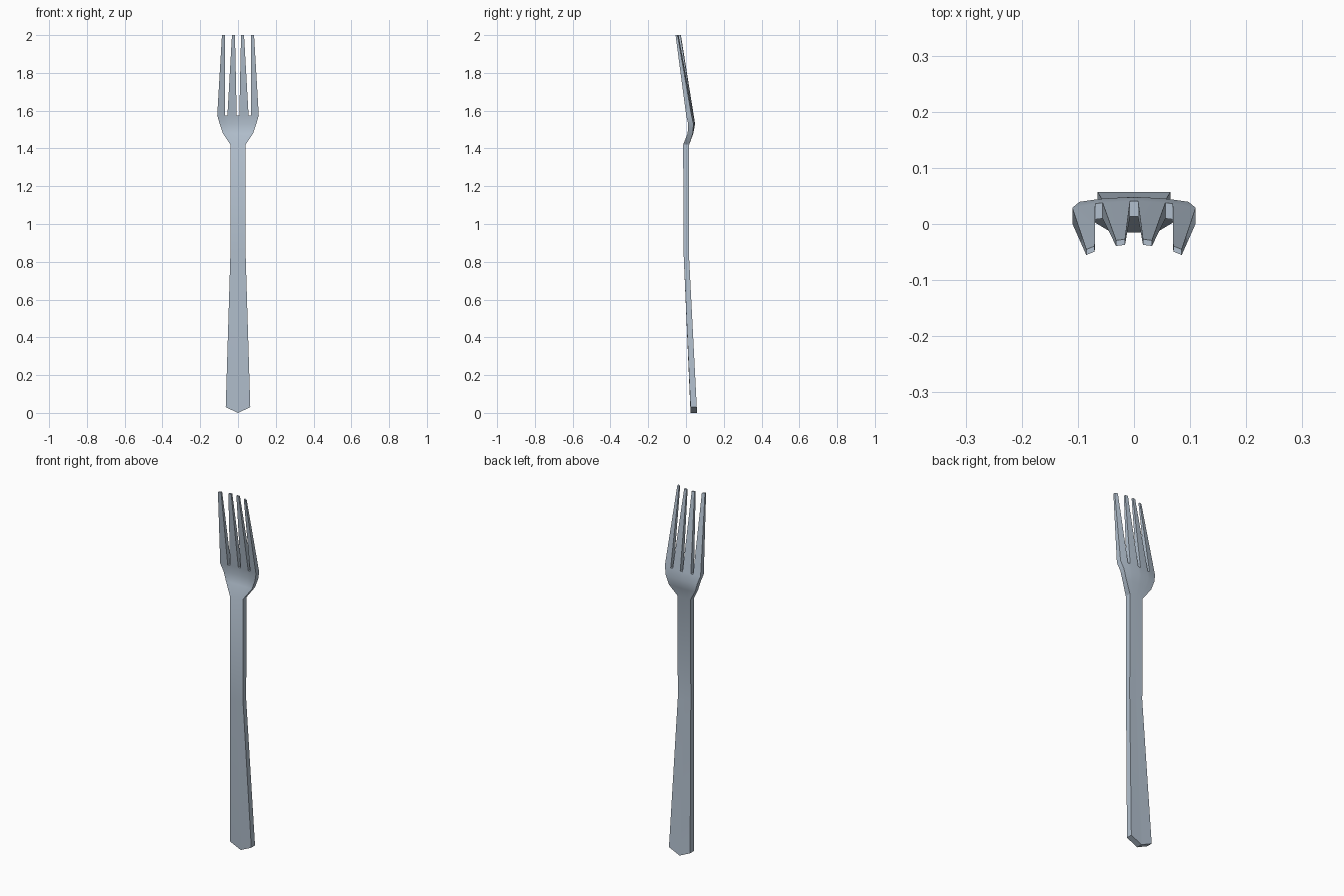
import bpy, bmesh, math

if "Cube" in bpy.data.objects:
    bpy.data.objects.remove(bpy.data.objects["Cube"])

# Brushed steel, one colour for the whole fork
steel = bpy.data.materials.new("steel")
steel.diffuse_color = (0.45, 0.53, 0.62, 1)
steel.use_nodes = True
steel.node_tree.nodes["Principled BSDF"].inputs["Base Color"].default_value = steel.diffuse_color

# Stations up the fork: z, front y at centre, thickness, cross curvature, half-width columns
def even(w):
    return (w, w * 0.62, w * 0.5, w * 0.08)

rows = [
    (0.03, 0.024, 0.033, 0.0, even(0.065)),                    # handle end
    (0.85, -0.013, 0.028, 0.0, even(0.040)),                   # handle bend
    (1.42, -0.015, 0.032, 0.0, even(0.040)),                   # neck
    (1.48, 0.012, 0.027, 0.5, even(0.080)),                    # shoulder
    (1.53, 0.020, 0.028, 0.9, (0.097, 0.064, 0.052, 0.007)),
    (1.575, 0.013, 0.028, 1.0, (0.110, 0.069, 0.056, 0.007)),  # tine roots
    (2.00, -0.0365, 0.010, 2.6, (0.085, 0.070, 0.032, 0.016)), # tine tips
]
TINES = {0, 2, 5, 7}

bm = bmesh.new()
front, back = [], []
for i, (z, y, t, curve, half) in enumerate(rows):
    xs = [-x for x in half] + [0.0] + list(reversed(half))
    f, b = [], []
    for x in xs:
        # the handle end comes to a shallow point
        zz = z * abs(x) / half[0] if i == 0 else z
        yy = y - curve * x * x
        f.append(bm.verts.new((x, yy, zz)))
        b.append(bm.verts.new((x, yy + t, zz)))
    front.append(f)
    back.append(b)

# Front and back skins, leaving the slots open between the tines
twin = {}
for f, b in zip(front, back):
    twin.update(zip(f, b))
skin = []
for i in range(len(rows) - 1):
    for j in range(8):
        if i == len(rows) - 2 and j not in TINES:
            continue
        quad = [front[i][j], front[i][j + 1], front[i + 1][j + 1], front[i + 1][j]]
        skin.append(bm.faces.new(quad))
border = [e for e in bm.edges if e.is_boundary]
for face in skin:
    bm.faces.new([twin[v] for v in reversed(face.verts[:])])

# Side walls around the whole outline
for e in border:
    a, b = e.verts
    bm.faces.new((a, b, twin[b], twin[a]))

bmesh.ops.delete(bm, geom=[v for v in bm.verts if not v.link_faces], context='VERTS')
bmesh.ops.recalc_face_normals(bm, faces=bm.faces[:])

mesh = bpy.data.meshes.new("fork")
bm.to_mesh(mesh)
bm.free()
mesh.materials.append(steel)
fork = bpy.data.objects.new("fork", mesh)
bpy.context.collection.objects.link(fork)

# Soft bends, crisp outline
bpy.context.view_layer.objects.active = fork
fork.select_set(True)
bpy.ops.object.shade_smooth_by_angle(angle=math.radians(30))
